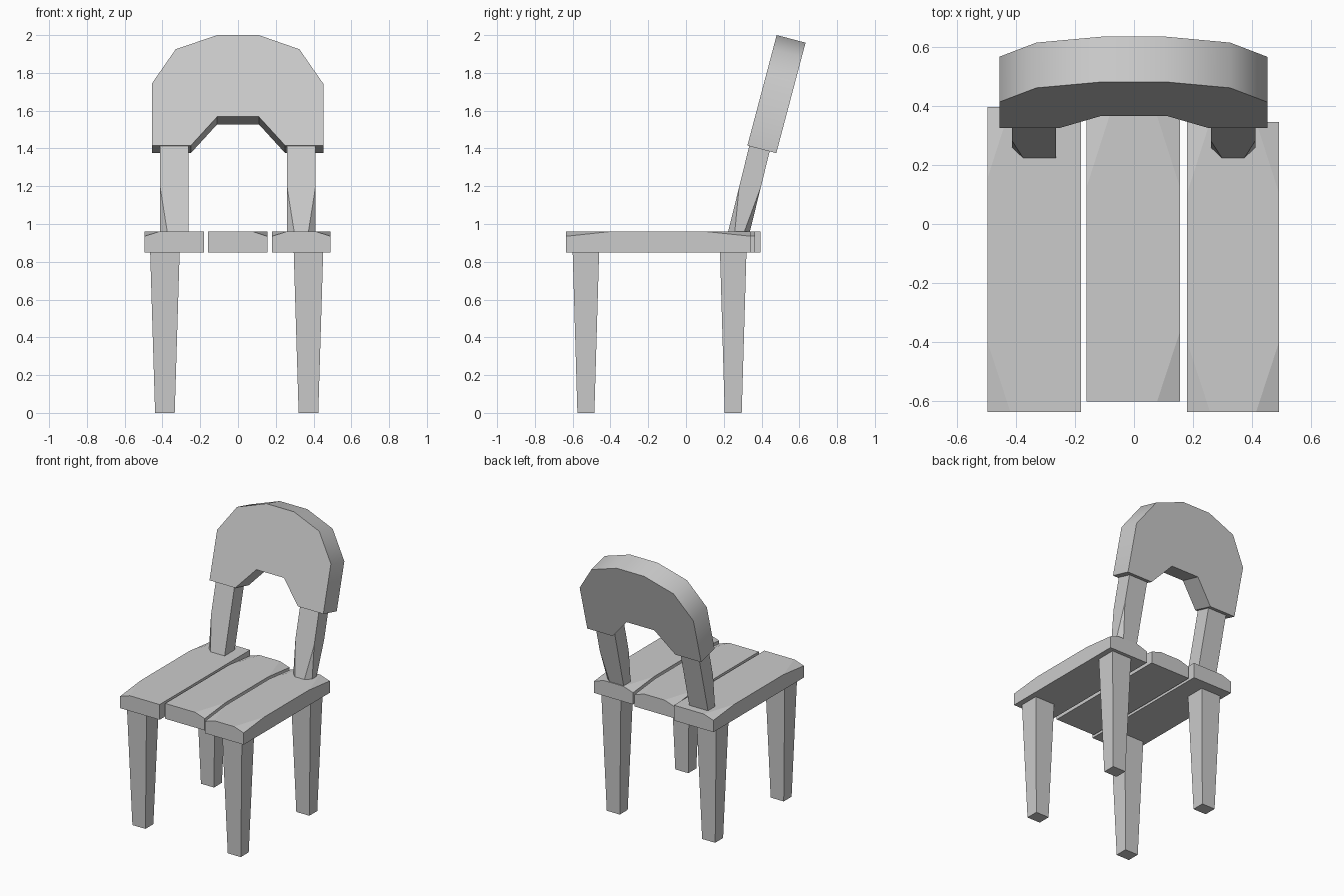
import bpy, bmesh
from math import radians
from mathutils import Vector

default = bpy.data.objects.get("Cube")
if default:
    bpy.data.objects.remove(default)

# One grey for the whole chair
grey = bpy.data.materials.new("plain grey")
grey.use_nodes = True
grey.diffuse_color = (0.6, 0.6, 0.6, 1)
grey.node_tree.nodes["Principled BSDF"].inputs["Base Color"].default_value = (0.6, 0.6, 0.6, 1)


def make_object(name, bm):
    bmesh.ops.recalc_face_normals(bm, faces=bm.faces[:])
    mesh = bpy.data.meshes.new(name)
    bm.to_mesh(mesh)
    bm.free()
    mesh.materials.append(grey)
    obj = bpy.data.objects.new(name, mesh)
    bpy.context.collection.objects.link(obj)
    return obj


def block(bottom, top):
    """Six-sided block between two rectangles (x0, x1, y0, y1, z)."""
    bm = bmesh.new()
    rings = []
    for x0, x1, y0, y1, z in (bottom, top):
        rings.append([bm.verts.new((x, y, z))
                      for x, y in ((x0, y0), (x1, y0), (x1, y1), (x0, y1))])
    low, high = rings
    bm.faces.new(low)
    bm.faces.new(high)
    for i in range(4):
        j = (i + 1) % 4
        bm.faces.new((low[i], low[j], high[j], high[i]))
    return bm


def chip(bm, corner, *steps):
    """Slice a corner off, through the points one step along each edge."""
    corner = Vector(corner)
    a, b, c = [corner + Vector(s) for s in steps]
    normal = (b - a).cross(c - a).normalized()
    if normal.dot(corner - a) < 0:
        normal = -normal
    cut = bmesh.ops.bisect_plane(bm, geom=bm.verts[:] + bm.edges[:] + bm.faces[:],
                                 plane_co=a, plane_no=normal, clear_outer=True)
    edges = [e for e in cut["geom_cut"] if isinstance(e, bmesh.types.BMEdge)]
    bmesh.ops.holes_fill(bm, edges=edges, sides=0)


# Tapered legs
for side, x in (("right", -0.387), ("left", 0.373)):
    for end, y in (("front", -0.53), ("back", 0.25)):
        make_object(f"{end}_{side}_leg",
                    block((x - 0.052, x + 0.052, y - 0.045, y + 0.045, 0),
                          (x - 0.078, x + 0.078, y - 0.07, y + 0.07, 0.85)))

# Seat planks with worn upper corners, given as (x side, y end)
planks = {
    "right_plank": (-0.495, -0.18, -0.635, 0.395, ((0, 0), (0, 1))),
    "middle_plank": (-0.16, 0.155, -0.6, 0.365, ((1, 0), (1, 1), (0, 1))),
    "left_plank": (0.18, 0.49, -0.635, 0.345, ((0, 0), (1, 0), (0, 1), (1, 1))),
}
for name, (x0, x1, y0, y1, corners) in planks.items():
    bm = block((x0, x1, y0, y1, 0.85), (x0, x1, y0, y1, 0.96))
    for right, back in corners:
        chip(bm, (x1 if right else x0, y1 if back else y0, 0.96),
             (-0.077 if right else 0.077, 0, 0),
             (0, -0.24 if back else 0.235, 0),
             (0, 0, -0.025))
    make_object(name, bm)

# Leaning back posts with chipped feet
posts = {
    "right_post": (-0.412, -0.263, ((0, 0),)),
    "left_post": (0.26, 0.41, ((0, 0), (1, 0), (1, 1))),
}
for name, (x0, x1, corners) in posts.items():
    bm = block((x0, x1, 0.222, 0.337, 0.955), (x0, x1, 0.344, 0.459, 1.45))
    for right, back in corners:
        chip(bm, (x1 if right else x0, 0.337 if back else 0.222, 0.955),
             (-0.038 if right else 0.038, 0, 0),
             (0, -0.03 if back else 0.036, 0),
             (0, 0.059, 0.24))
    make_object(name, bm)

# Leaning arched backrest: front outline pushed back along its normal
outline = [(-0.455, 1.415), (-0.455, 1.745), (-0.33, 1.925), (-0.11, 2.0),
           (0.11, 2.0), (0.325, 1.925), (0.452, 1.742), (0.452, 1.415),
           (0.25, 1.415), (0.11, 1.568), (-0.11, 1.568), (-0.25, 1.415)]
bm = bmesh.new()
front = bm.faces.new([bm.verts.new((x, 0.325 + (z - 1.415) * 0.265, z)) for x, z in outline])
pushed = bmesh.ops.extrude_face_region(bm, geom=[front], use_keep_orig=True)
bmesh.ops.translate(bm, vec=(0, 0.153, -0.04),
                    verts=[v for v in pushed["geom"] if isinstance(v, bmesh.types.BMVert)])
backrest = make_object("backrest", bm)
bpy.ops.object.select_all(action="DESELECT")
backrest.select_set(True)
bpy.context.view_layer.objects.active = backrest
bpy.ops.object.shade_smooth_by_angle(angle=radians(40))
